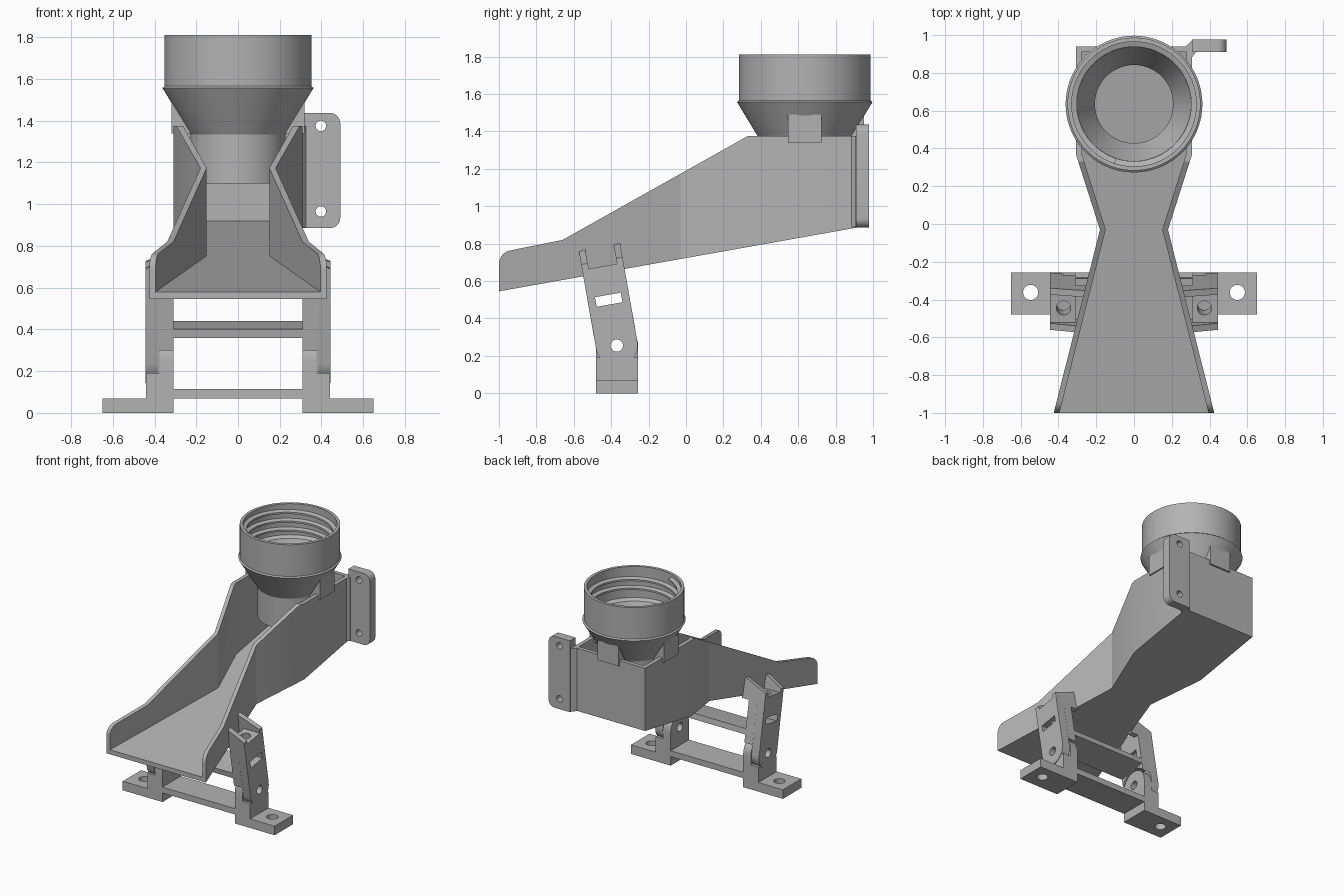
import bpy, bmesh
from math import sin, cos, pi, radians

if "Cube" in bpy.data.objects:
    bpy.data.objects.remove(bpy.data.objects["Cube"])

grey = bpy.data.materials.new("plain_grey")
grey.use_nodes = True
grey.diffuse_color = (0.45, 0.45, 0.45, 1)
grey.node_tree.nodes["Principled BSDF"].inputs["Base Color"].default_value = (0.45, 0.45, 0.45, 1)


def finish(name, bm):
    bmesh.ops.recalc_face_normals(bm, faces=bm.faces)
    me = bpy.data.meshes.new(name)
    bm.to_mesh(me)
    bm.free()
    me.materials.append(grey)
    ob = bpy.data.objects.new(name, me)
    bpy.context.collection.objects.link(ob)
    return ob


def prism(name, pts, lo, hi, place):
    """Extrude a 2D outline between lo and hi; place maps (p, q, depth) to xyz."""
    bm = bmesh.new()
    a = [bm.verts.new(place(p, q, lo)) for p, q in pts]
    b = [bm.verts.new(place(p, q, hi)) for p, q in pts]
    bm.faces.new(a)
    bm.faces.new(b[::-1])
    for i in range(len(pts)):
        j = (i + 1) % len(pts)
        bm.faces.new((a[i], a[j], b[j], b[i]))
    return finish(name, bm)


def arc(cx, cy, r, start, end, n=16):
    return [(cx + r * cos(radians(start + (end - start) * i / n)),
             cy + r * sin(radians(start + (end - start) * i / n))) for i in range(n + 1)]


def disc(cx, cy, r, n=32):
    return arc(cx, cy, r, 0, 360, n)[:-1]


def rect(p0, p1, q0, q1):
    return [(p0, q0), (p1, q0), (p1, q1), (p0, q1)]


def cut(cutter, *targets):
    """Subtract the cutter from each target, then discard it."""
    for ob in targets:
        mod = ob.modifiers.new("cut", "BOOLEAN")
        mod.operation, mod.solver, mod.object = "DIFFERENCE", "EXACT", cutter
        bpy.context.view_layer.objects.active = ob
        bpy.ops.object.modifier_apply(modifier=mod.name)
    bpy.data.objects.remove(cutter)


def along_x(p, q, d):
    return (d, p, q)


def along_y(p, q, d):
    return (p, d, q)


def along_z(p, q, d):
    return (p, q, d)


def mirrored(half):
    return half + [(-x, y) for x, y in reversed(half)]


# Chute: waisted plan on a sloping floor, hollowed and trimmed to the side profile
SLOPE = 0.178


def over_floor(offset):
    return lambda p, q, d: (p, q, 1.7 if d else 0.545 + offset + SLOPE * (q + 1))


outer = mirrored([(0.425, -1), (0.18, -0.03), (0.308, 0.37), (0.308, 0.94)])
inner = mirrored([(0.42, -1.1), (0.15, -0.03), (0.278, 0.375), (0.278, 0.91)])
chute = prism("chute", outer, 0, 1, over_floor(0))
cut(prism("hollow", inner, 0, 1, over_floor(0.035)), chute)
trim = [(-1.2, 0.69), (-1, 0.69)] + arc(-0.925, 0.69, 0.075, 175, 100, 8) + [
    (-0.66, 0.82), (0.33, 1.375), (1.2, 1.375), (1.2, 2), (-1.2, 2)]
cut(prism("trim", trim, -1, 1, along_x), chute)

# Side mounting flange with two screw holes
flange_pts = [(0.308, 0.885)] + arc(0.44, 0.935, 0.05, -90, 0, 8) \
    + arc(0.44, 1.387, 0.05, 0, 90, 8) + [(0.308, 1.437)]
flange = prism("mounting_flange", flange_pts, 0.91, 0.978, along_y)
for z in (0.965, 1.375):
    cut(prism("hole", disc(0.397, z, 0.025), 0.8, 1.1, along_y), flange)
prism("flange_web", [(0.27, 0.935), (0.31, 0.975), (0.325, 0.975), (0.325, 0.905), (0.305, 0.88)],
      0.888, 1.375, along_z)

# Threaded bottle socket with funnel and spout, turned from one profile
CY = 0.635
profile = [(0.228, 1.10), (0.228, 1.335), (0.362, 1.557), (0.352, 1.565), (0.352, 1.81),
           (0.33, 1.81), (0.33, 1.57), (0.302, 1.555), (0.207, 1.36), (0.207, 1.10)]
N = 72
bm = bmesh.new()
rings = [[bm.verts.new((r * cos(2 * pi * i / N), CY + r * sin(2 * pi * i / N), z))
          for r, z in profile] for i in range(N)]
for i in range(N):
    a, b = rings[i], rings[(i + 1) % N]
    for k in range(len(profile)):
        m = (k + 1) % len(profile)
        bm.faces.new((a[k], b[k], b[m], a[m]))
finish("bottle_socket", bm)

# Helical thread ridge inside the socket
bm = bmesh.new()
TURNS, PITCH = 2.7, 0.068
steps = int(TURNS * 60)
section = [(0.335, -0.018), (0.303, -0.007), (0.303, 0.007), (0.335, 0.018)]
last = None
for i in range(steps + 1):
    t = 2 * pi * i / 60
    z0 = 1.59 + PITCH * i / 60
    ring = [bm.verts.new((r * cos(t), CY + r * sin(t), z0 + dz)) for r, dz in section]
    if last:
        for k in range(4):
            m = (k + 1) % 4
            bm.faces.new((last[k], ring[k], ring[m], last[m]))
    if i in (0, steps):
        bm.faces.new(ring)
    last = ring
finish("socket_thread", bm)

# Three locating tabs that sit the funnel on the chute rim
tab = [(0.225, 1.338), (0.318, 1.338), (0.318, 1.49), (0.235, 1.355)]
for name, ang in (("left", 0), ("back", 90), ("right", 180)):
    c, s = cos(radians(ang)), sin(radians(ang))
    prism(name + "_tab", tab, -0.09, 0.09,
          lambda p, q, d: (p * c - d * s, CY + p * s + d * c, q))

# Foot and tilting cradle
PY, PZ = -0.37, 0.255
TC, TS = cos(radians(10)), sin(radians(10))


def tilted(u, v, x):
    return (x, PY + u * TC - v * TS, PZ + u * TS + v * TC)


FRONT, BACK, R = -0.48, -0.256, 0.112
prism("foot_crossbar", rect(FRONT, BACK, 0.07, 0.115), -0.312, 0.312, along_x)
prism("cradle_crossbar", rect(-R, R, 0.125, 0.168), -0.312, 0.312, tilted)

for name, side in (("left", 1), ("right", -1)):
    def flip(place):
        return lambda p, q, d: (lambda c: (side * c[0], c[1], c[2]))(place(p, q, d))
    fx, fz, ft = flip(along_x), flip(along_z), flip(tilted)

    # Foot plate, block and pivot ear
    plate = prism(name + "_foot_plate", rect(0.43, 0.65, FRONT, BACK), 0, 0.07, fz)
    cut(prism("hole", disc(0.547, -0.362, 0.04), -0.1, 0.2, fz), plate)
    prism(name + "_foot_block", rect(FRONT, BACK, 0, 0.19), 0.31, 0.44, fx)
    ear = prism(name + "_pivot_ear", [(FRONT, 0.185), (BACK, 0.185)] + arc(-0.368, PZ, R, 0, 180),
                0.31, 0.375, fx)

    # Arm: outer cheek round the pivot, inner block cleared round the ear
    cheek = prism(name + "_arm_cheek", arc(0, 0, R, 180, 360) + [(R, 0.43), (-R, 0.43)],
                  0.38, 0.444, ft)
    block = prism(name + "_arm_block", arc(0, 0, 0.13, 150, 30) + [(R, 0.43), (-R, 0.43)],
                  0.31, 0.38, ft)
    cut(prism("pivot_hole", disc(0, 0, 0.033), 0.2, 0.5, ft), cheek, ear)
    cut(prism("nut_slot", rect(-0.07, 0.07, 0.223, 0.275), 0.2, 0.5, ft), cheek, block)
    cut(prism("screw_hole", disc(0.373, 0, 0.038), 0.25, 0.6,
              lambda p, q, d: ft(q, d, p)), cheek, block)

    # Sloped prongs gripping the chute wall
    for label, u0, u1, x_in in (("front", -R, -0.077, 0.298), ("back", 0.077, R, 0.25)):
        prism(name + "_" + label + "_prong",
              [(x_in, 0.38), (0.444, 0.38), (0.444, 0.46), (x_in, 0.54)], u0, u1,
              lambda p, q, d: ft(d, q, p))

# Smooth the round surfaces, keep edges crisp
for ob in bpy.context.scene.objects:
    ob.select_set(ob.type == "MESH")
bpy.context.view_layer.objects.active = chute
bpy.ops.object.shade_smooth_by_angle(angle=radians(25))
